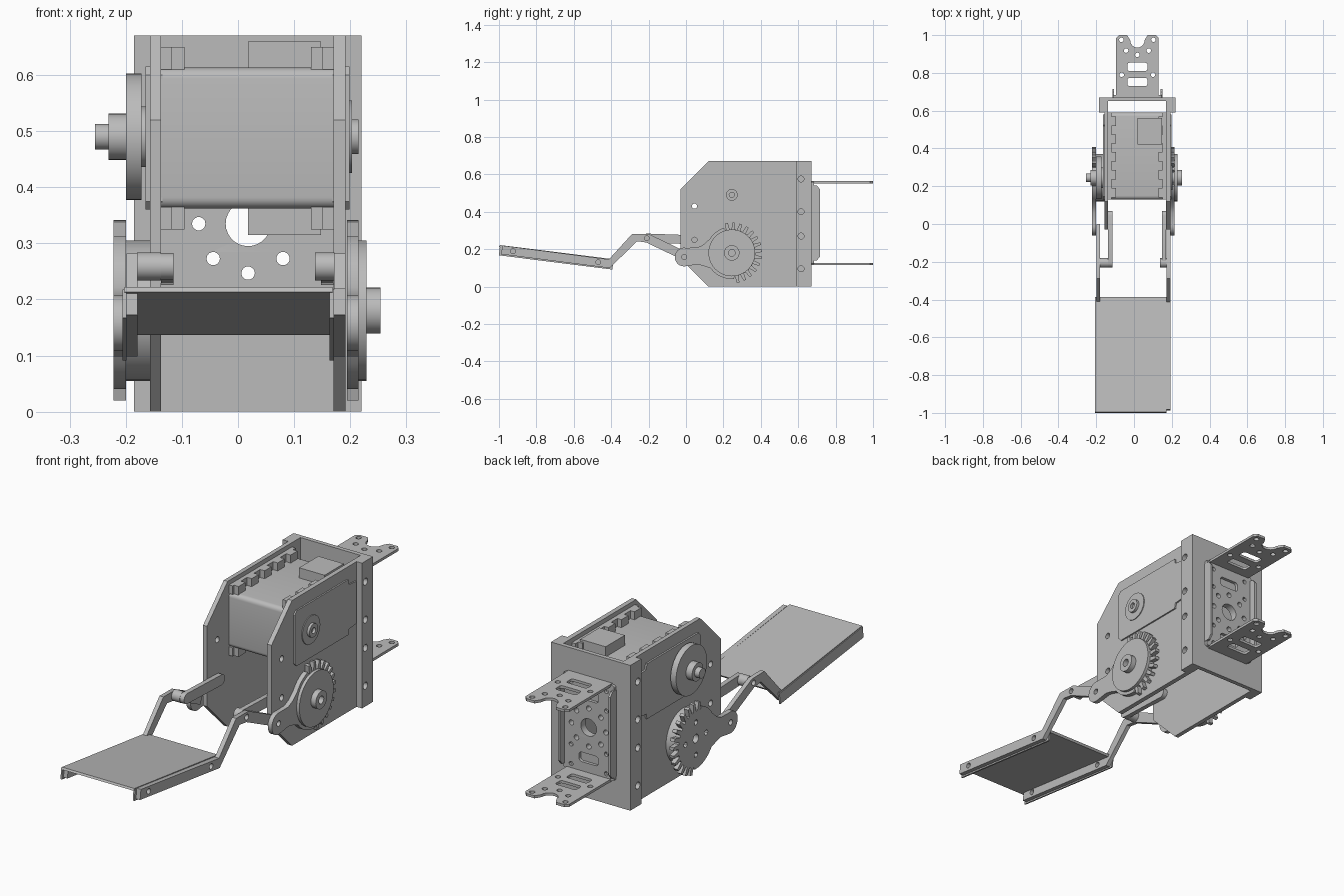
import bpy, bmesh
from math import sin, cos, pi, radians
from mathutils import Matrix

old = bpy.data.objects.get("Cube")
if old:
    bpy.data.objects.remove(old, do_unlink=True)

metal = bpy.data.materials.new("brushed grey")
metal.use_nodes = True
GREY = (0.5, 0.5, 0.5, 1)
metal.diffuse_color = GREY
metal.node_tree.nodes["Principled BSDF"].inputs["Base Color"].default_value = GREY

# Local drawing plane -> world, as columns (u, v, normal)
AXES = {
    "X": Matrix(((0, 0, 1), (1, 0, 0), (0, 1, 0))),   # draw in y, z
    "Y": Matrix(((1, 0, 0), (0, 0, -1), (0, 1, 0))),  # draw in x, z
    "Z": Matrix.Identity(3),                          # draw in x, y
}
CX = 0.018            # middle of the frame in x
MID = 0.335           # middle of the frame in z
GEAR = (0.245, 0.18)
SHAFT = (0.245, 0.49)


def arc(c, r, a0, a1, n):
    return [(c[0] + r * cos(radians(a0 + (a1 - a0) * i / n)),
             c[1] + r * sin(radians(a0 + (a1 - a0) * i / n))) for i in range(n + 1)]


def circle(c, r, n=28):
    return arc(c, r, 0, 360, n)[:-1]


def rounded(u0, u1, v0, v1, r):
    pts = []
    for k, c in enumerate(((u1 - r, v1 - r), (u0 + r, v1 - r), (u0 + r, v0 + r), (u1 - r, v0 + r))):
        pts += arc(c, r, 90 * k, 90 * k + 90, 5)
    return pts


def plate(name, axis, lo, hi, outline, holes=()):
    """Flat outline with holes, extruded from lo to hi along an axis."""
    cu = bpy.data.curves.new(name, "CURVE")
    cu.dimensions, cu.fill_mode = "2D", "BOTH"
    cu.extrude = (hi - lo) / 2
    for loop in [outline, *holes]:
        sp = cu.splines.new("POLY")
        sp.points.add(len(loop) - 1)
        for p, (u, v) in zip(sp.points, loop):
            p.co = (u, v, 0, 1)
        sp.use_cyclic_u = True
    ob = bpy.data.objects.new(name, cu)
    bpy.context.collection.objects.link(ob)
    bpy.ops.object.select_all(action="DESELECT")
    ob.select_set(True)
    bpy.context.view_layer.objects.active = ob
    bpy.ops.object.convert(target="MESH")
    ob = bpy.context.object
    ob.name = name
    sign = -1 if axis == "Y" else 1
    me = ob.data
    me.transform(Matrix.Translation((0, 0, sign * (lo + hi) / 2)))
    me.transform(AXES[axis].to_4x4())
    bm = bmesh.new()
    bm.from_mesh(me)
    bmesh.ops.remove_doubles(bm, verts=bm.verts, dist=1e-5)
    bmesh.ops.recalc_face_normals(bm, faces=bm.faces)
    bm.to_mesh(me)
    bm.free()
    me.materials.clear()
    me.materials.append(metal)
    bpy.ops.object.shade_smooth_by_angle(angle=radians(30))
    return ob


def box(name, x0, x1, y0, y1, z0, z1):
    return plate(name, "Z", z0, z1, [(x0, y0), (x1, y0), (x1, y1), (x0, y1)])


def disc(name, lo, hi, c, r, bore=0):
    return plate(name, "X", lo, hi, circle(c, r, 40), [circle(c, bore, 16)] if bore else [])


def strip(points, w):
    """Outline of a bar of width w that follows a bent path, with a rounded start."""
    from_pts = points
    left, right = [], []
    for i, p in enumerate(from_pts):
        a, b = from_pts[max(i - 1, 0)], from_pts[min(i + 1, len(from_pts) - 1)]
        dy, dz = b[0] - a[0], b[1] - a[1]
        s = w / 2 / (dy * dy + dz * dz) ** 0.5
        left.append((p[0] - dz * s, p[1] + dy * s))
        right.append((p[0] + dz * s, p[1] - dy * s))
    return left + right[::-1]


# Side plates with chamfered front corners
side = [(0.65, 0), (0.12, 0), (-0.03, 0.15), (-0.03, 0.52), (0.12, 0.67), (0.65, 0.67)]
pivots = [circle((0.045, z), 0.014, 16) for z in (0.25, 0.43)]
plate("right_side_plate", "X", -0.157, -0.137, side, pivots)
plate("left_side_plate", "X", 0.17, 0.192, side, pivots)

# Back channel: wall plus outer flanges
ring = [circle(c, 0.012, 14) for c in circle((CX, MID), 0.088, 8)]
centre_hole = circle((CX, MID), 0.04)
plate("back_wall", "Y", 0.65, 0.67, [(-0.185, 0), (0.22, 0), (0.22, 0.67), (-0.185, 0.67)],
      [centre_hole] + ring)
screws = [circle((0.615, z), 0.016, 16) for z in (0.095, 0.27, 0.4, 0.575)]
flange = [(0.59, 0), (0.65, 0), (0.65, 0.67), (0.59, 0.67)]
plate("right_back_flange", "X", -0.185, -0.157, flange, screws)
plate("left_back_flange", "X", 0.192, 0.22, flange, screws)

# Rear bracket: base, side lips and two notched tongues
slots = [rounded(CX - 0.05, CX + 0.05, MID + s * 0.145 - 0.022, MID + s * 0.145 + 0.022, 0.015)
         for s in (-1, 1)]
corners = [circle((CX + a * 0.09, MID + b * c), 0.01, 12)
           for a in (-1, 1) for b in (-1, 1) for c in (0.1, 0.19)]
plate("bracket_base", "Y", 0.67, 0.684, rounded(-0.112, 0.148, 0.12, 0.56, 0.01),
      [centre_hole] + ring + slots + corners)
lip = [(0.67, 0.14), (0.7, 0.14), (0.716, 0.16), (0.716, 0.52), (0.7, 0.54), (0.67, 0.54)]
plate("right_bracket_lip", "X", -0.115, -0.105, lip)
plate("left_bracket_lip", "X", 0.141, 0.151, lip)
L, R = CX - 0.112, CX + 0.112
tongue = ([(L, 0.67), (R, 0.67), (R, 0.985), (R - 0.015, 1), (CX + 0.055, 1), (CX + 0.042, 0.98)]
          + arc((CX, 0.972), 0.038, 0, -180, 12)
          + [(CX - 0.042, 0.98), (CX - 0.055, 1), (L + 0.015, 1), (L, 0.985)])
tongue_holes = [circle((CX + s * u, v), 0.012, 14) for s in (-1, 1)
                for u, v in ((0.085, 0.975), (0.06, 0.918), (0.083, 0.79))]
tongue_holes.append(circle((CX, 0.895), 0.012, 14))
tongue_holes += [rounded(CX - 0.053, CX + 0.053, v - 0.022, v + 0.022, 0.012) for v in (0.752, 0.832)]
for name, z in (("lower_tongue", 0.114), ("upper_tongue", 0.552)):
    plate(name, "Z", z, z + 0.012, tongue, tongue_holes)

# Servo body, end caps with notched corners, connector boxes
plate("servo_body", "X", -0.137, 0.17, rounded(0.13, 0.59, 0.362, 0.613, 0.02))
cap = [(0.13, 0.375), (0.145, 0.36), (0.52, 0.36), (0.525, 0.385), (0.58, 0.39), (0.58, 0.585),
       (0.525, 0.59), (0.52, 0.615), (0.145, 0.615), (0.13, 0.6)]
plate("right_servo_cap", "X", -0.165, -0.135, cap)
plate("left_servo_cap", "X", 0.168, 0.199, cap)
for name, z in (("upper_connector", 0.61), ("lower_connector", 0.315)):
    box(name, 0.018, 0.148, 0.42, 0.56, z, z + 0.05)

# Rows of clips along the servo's edges
for z0, z1, level in ((0.61, 0.65, "upper"), (0.325, 0.365, "lower")):
    for i in range(5):
        y = 0.14 + 0.095 * i
        box(f"{level}_right_clip_{i}", -0.137, -0.095, y, y + 0.05, z0, z1)
        box(f"{level}_left_clip_{i}", 0.13, 0.17, y, y + 0.05, z0, z1)
    box(f"{level}_right_rail", -0.137, -0.118, 0.13, 0.59, z0, z1)
    box(f"{level}_left_rail", 0.151, 0.17, 0.13, 0.59, z0, z1)

# Servo horn and idler boss
disc("horn_collar", -0.173, -0.16, SHAFT, 0.054)
disc("servo_horn", -0.2, -0.172, SHAFT, 0.113)
disc("horn_hub", -0.231, -0.2, SHAFT, 0.041)
disc("horn_screw", -0.255, -0.23, SHAFT, 0.023)
disc("idler_ring", 0.199, 0.203, SHAFT, 0.065)
disc("idler_boss", 0.199, 0.215, SHAFT, 0.031, 0.014)

# Half-toothed gear cranks
crank = []
TEETH = 14
for i in range(TEETH):
    a = -78 + 178 * i / (TEETH - 1)
    for da, r in ((-4.5, 0.126), (-2.5, 0.162), (2.5, 0.162), (4.5, 0.126)):
        crank += arc(GEAR, r, a + da, a + da, 1)[:1]
crank += arc(GEAR, 0.14, 108, 148, 8) + [(0.09, 0.222), (0.06, 0.208)]
crank += arc((-0.01, 0.158), 0.05, 80, 280, 16) + [(0.06, 0.118), (0.09, 0.112)]
crank += arc(GEAR, 0.14, 216, 274, 10)
pin_hole = circle((-0.01, 0.158), 0.013, 14)
horn_holes = [circle(c, 0.012, 12) for c in circle(GEAR, 0.075, 4)]
plate("right_gear_crank", "X", -0.222, -0.2, crank, [pin_hole, circle(GEAR, 0.02, 16)] + horn_holes)
plate("left_gear_crank", "X", 0.194, 0.215, crank, [pin_hole])
disc("right_gear_spacer", -0.2, -0.157, GEAR, 0.125, 0.02)
disc("left_gear_disc", 0.215, 0.229, GEAR, 0.125)
disc("left_gear_hub", 0.229, 0.254, GEAR, 0.041, 0.018)

# Bent finger arms, parallel links and their pivots
path = [(-0.985, 0.196), (-0.41, 0.122), (-0.275, 0.262), (-0.205, 0.258), (-0.01, 0.165)]
arm_holes = [circle(c, 0.013, 14) for c in ((-0.925, 0.189), (-0.47, 0.13), (-0.21, 0.258))]
link = (arc((-0.205, 0.259), 0.024, 90, 270, 10) + arc((0.045, 0.25), 0.024, -90, 90, 10))
for side_name, a0, a1, l0, l1, p0, p1 in (
        ("right", -0.199, -0.179, -0.137, -0.115, -0.18, -0.137),
        ("left", 0.171, 0.192, 0.148, 0.17, 0.137, 0.172)):
    plate(side_name + "_finger_arm", "X", a0, a1, strip(path, 0.047), arm_holes)
    plate(side_name + "_link", "X", l0, l1, link)
    disc(side_name + "_link_spacer", p0, p1, (-0.205, 0.259), 0.025)

# Finger pad: sloping sheet with turned-down edges
def sloped(top, depth):
    return [(-0.995, 0.222 - top), (-0.387, 0.146 - top),
            (-0.394, 0.146 - depth), (-1.0, 0.222 - depth)]


plate("finger_pad", "X", -0.202, 0.168, sloped(0, 0.009))
plate("right_pad_edge", "X", -0.206, -0.199, sloped(0.004, 0.055))
plate("left_pad_edge", "X", 0.163, 0.171, sloped(0.004, 0.055))
